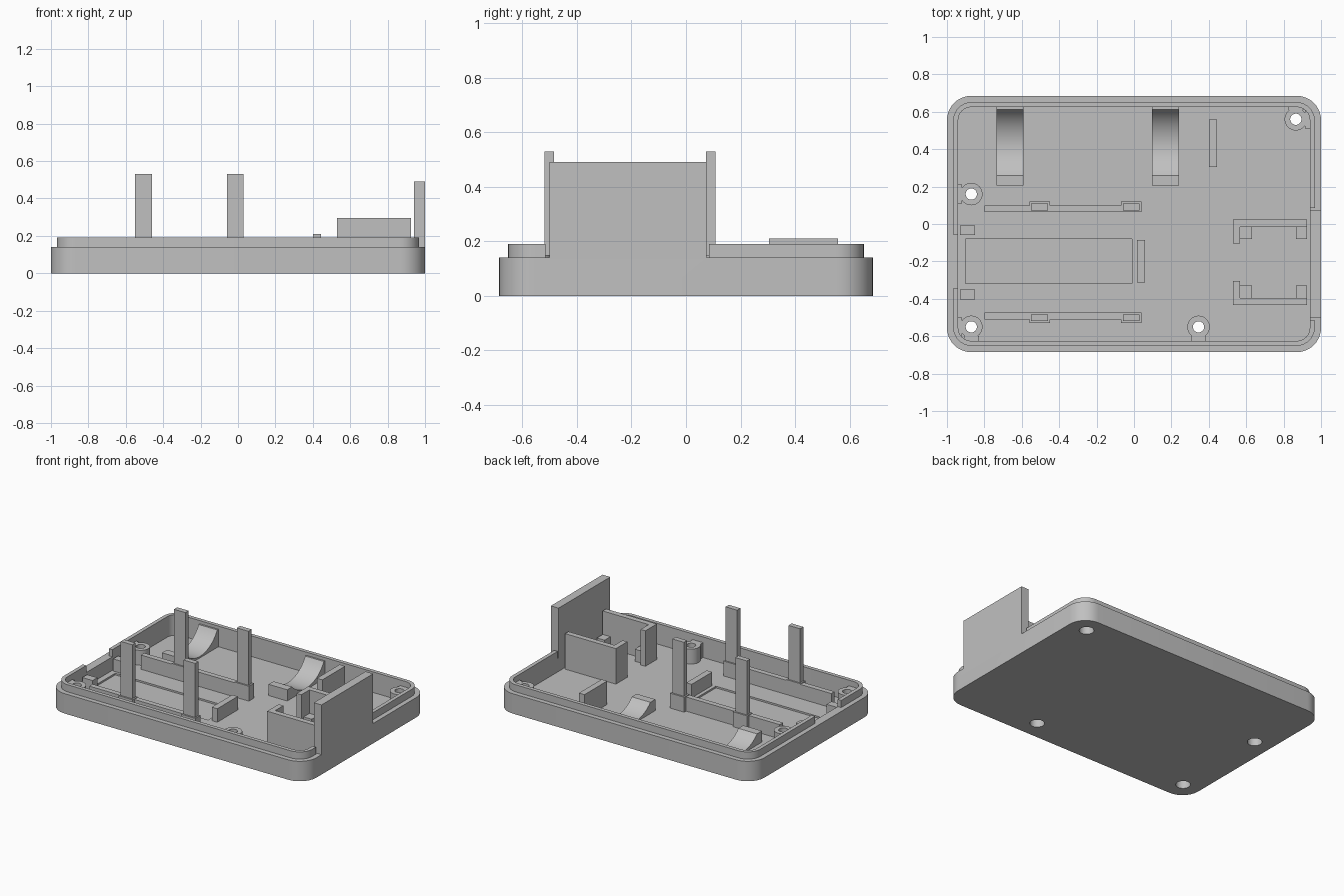
import bpy, bmesh, math
from mathutils import Vector

cube = bpy.data.objects.get("Cube")
if cube:
    bpy.data.objects.remove(cube, do_unlink=True)

grey = bpy.data.materials.new("plain_grey")
grey.use_nodes = True
GREY = (0.53, 0.53, 0.53, 1)
grey.diffuse_color = GREY
grey.node_tree.nodes["Principled BSDF"].inputs["Base Color"].default_value = GREY

FLOOR, RIM, LIP = 0.045, 0.14, 0.19
MID_Y = -0.205          # centre line of the board bay


def finish(name, bm):
    bmesh.ops.recalc_face_normals(bm, faces=bm.faces)
    mesh = bpy.data.meshes.new(name)
    bm.to_mesh(mesh)
    bm.free()
    mesh.materials.append(grey)
    obj = bpy.data.objects.new(name, mesh)
    bpy.context.collection.objects.link(obj)
    return obj


def stack(name, loops):
    """Skin a list of equal-length closed loops and cap both ends."""
    bm = bmesh.new()
    rings = [[bm.verts.new(p) for p in loop] for loop in loops]
    n = len(rings[0])
    for a, b in zip(rings, rings[1:]):
        for i in range(n):
            j = (i + 1) % n
            bm.faces.new((a[i], a[j], b[j], b[i]))
    bm.faces.new(rings[0])
    bm.faces.new(rings[-1])
    return finish(name, bm)


def box(name, x0, x1, y0, y1, z0, z1):
    return stack(name, [[(x0, y0, z), (x1, y0, z), (x1, y1, z), (x0, y1, z)]
                        for z in (z0, z1)])


def rounded(hx, hy, r, z, seg=10):
    pts = []
    for k, (sx, sy) in enumerate(((1, 1), (-1, 1), (-1, -1), (1, -1))):
        for i in range(seg + 1):
            a = math.pi / 2 * (k + i / seg)
            pts.append((sx * (hx - r) + r * math.cos(a),
                        sy * (hy - r) + r * math.sin(a), z))
    return pts


def circle(x, y, r, z, n=32):
    return [(x + r * math.cos(math.tau * i / n),
             y + r * math.sin(math.tau * i / n), z) for i in range(n)]


def cut(obj, cutter):
    cutter.hide_render = True
    mod = obj.modifiers.new("cut", "BOOLEAN")
    mod.operation, mod.solver, mod.object = "DIFFERENCE", "EXACT", cutter
    bpy.context.view_layer.objects.active = obj
    bpy.ops.object.modifier_apply(modifier=mod.name)
    bpy.data.objects.remove(cutter, do_unlink=True)


def smooth(obj):
    bpy.ops.object.select_all(action="DESELECT")
    obj.select_set(True)
    bpy.context.view_layer.objects.active = obj
    bpy.ops.object.shade_smooth_by_angle(angle=math.radians(30))


# Tray with stepped lip
tray = stack("tray", [
    rounded(1, 0.685, 0.13, 0), rounded(1, 0.685, 0.13, RIM),
    rounded(0.967, 0.652, 0.1, RIM), rounded(0.967, 0.652, 0.1, LIP),
    rounded(0.94, 0.625, 0.07, LIP), rounded(0.94, 0.625, 0.07, FLOOR)])

# Lip openings at both ends and the shallow floor recess
cut(tray, box("end_panel_gap", 0.9, 1.1, -0.515, 0.085, RIM, 0.3))
cut(tray, box("port_gap", -1.1, -0.9, -0.345, -0.055, RIM, 0.3))
cut(tray, box("floor_recess", -0.9, -0.01, -0.318, -0.08, FLOOR - 0.012, 0.1))


# Screw bosses, counterbored from below
def hole(x, y):
    return stack("screw_hole", [circle(x, y, 0.047, -0.1), circle(x, y, 0.047, 0.07),
                                circle(x, y, 0.03, 0.07), circle(x, y, 0.03, 0.4)])


BOSS_TOP = 0.15
for x, y, sx, sy in ((0.865, 0.56, 1, 1), (-0.87, 0.16, -1, 0),
                     (-0.87, -0.55, -1, -1), (0.345, -0.55, 0, -1)):
    boss = stack("screw_boss", [circle(x, y, 0.06, z) for z in (FLOOR - 0.01, BOSS_TOP)])
    cut(tray, hole(x, y))
    cut(boss, hole(x, y))
    smooth(boss)
    # Webs tie each boss to the neighbouring walls
    if sx:
        a, b = sorted((x + sx * 0.05, sx * 0.945))
        box("boss_web", a, b, y - 0.05, y + 0.05, FLOOR, BOSS_TOP)
    if sy:
        a, b = sorted((y + sy * 0.05, sy * 0.63))
        box("boss_web", x - 0.04, x + 0.04, a, b, FLOOR, BOSS_TOP)
smooth(tray)

# Tall end panel
box("end_panel", 0.94, 1, -0.5, 0.075, RIM, 0.49)
box("end_panel_foot", 0.94, 0.97, -0.5, 0.075, FLOOR, RIM)

# Parts mirrored about the board bay centre line
for side in (1, -1):
    def pair(name, x0, x1, near, far, top):
        a, b = sorted((MID_Y + side * near, MID_Y + side * far))
        box(name, x0, x1, a, b, FLOOR, top)

    pair("board_rail", -0.8, 0.04, 0.268, 0.305, 0.145)
    for x in (-0.505, -0.015):
        pair("post_base", x - 0.055, x + 0.055, 0.268, 0.325, 0.15)
        pair("post", x - 0.045, x + 0.045, 0.278, 0.314, 0.53)
    pair("board_stop_block", -0.93, -0.85, 0.145, 0.198, 0.13)
    pair("bracket_wall", 0.53, 0.925, 0.19, 0.228, 0.295)
    pair("bracket_leg", 0.53, 0.567, 0.1, 0.19, 0.295)
    pair("bracket_shelf", 0.567, 0.63, 0.125, 0.19, 0.13)
    pair("bracket_shelf", 0.865, 0.925, 0.125, 0.19, 0.13)

# Single stops on the floor
box("board_end_stop", 0.015, 0.058, -0.313, -0.085, FLOOR, 0.14)
box("cell_end_stop", 0.4, 0.443, 0.305, 0.558, FLOOR, 0.21)

# Curved cradles against the rear wall
for x0, x1 in ((-0.735, -0.59), (0.095, 0.24)):
    cy, cz, r, y0, y1, n = 0.42, 0.275, 0.22, 0.26, 0.612, 20
    a0 = math.asin((y0 - cy) / r)
    a1 = math.asin((y1 - cy) / r)
    arc = [(cy + r * math.sin(a), cz - r * math.cos(a))
           for a in (a0 + (a1 - a0) * i / n for i in range(n + 1))]
    profile = [(0.205, FLOOR), (0.205, arc[0][1])] + arc
    profile += [(0.626, arc[-1][1]), (0.626, FLOOR)]
    smooth(stack("cradle", [[(x, y, z) for y, z in profile] for x in (x0, x1)]))
